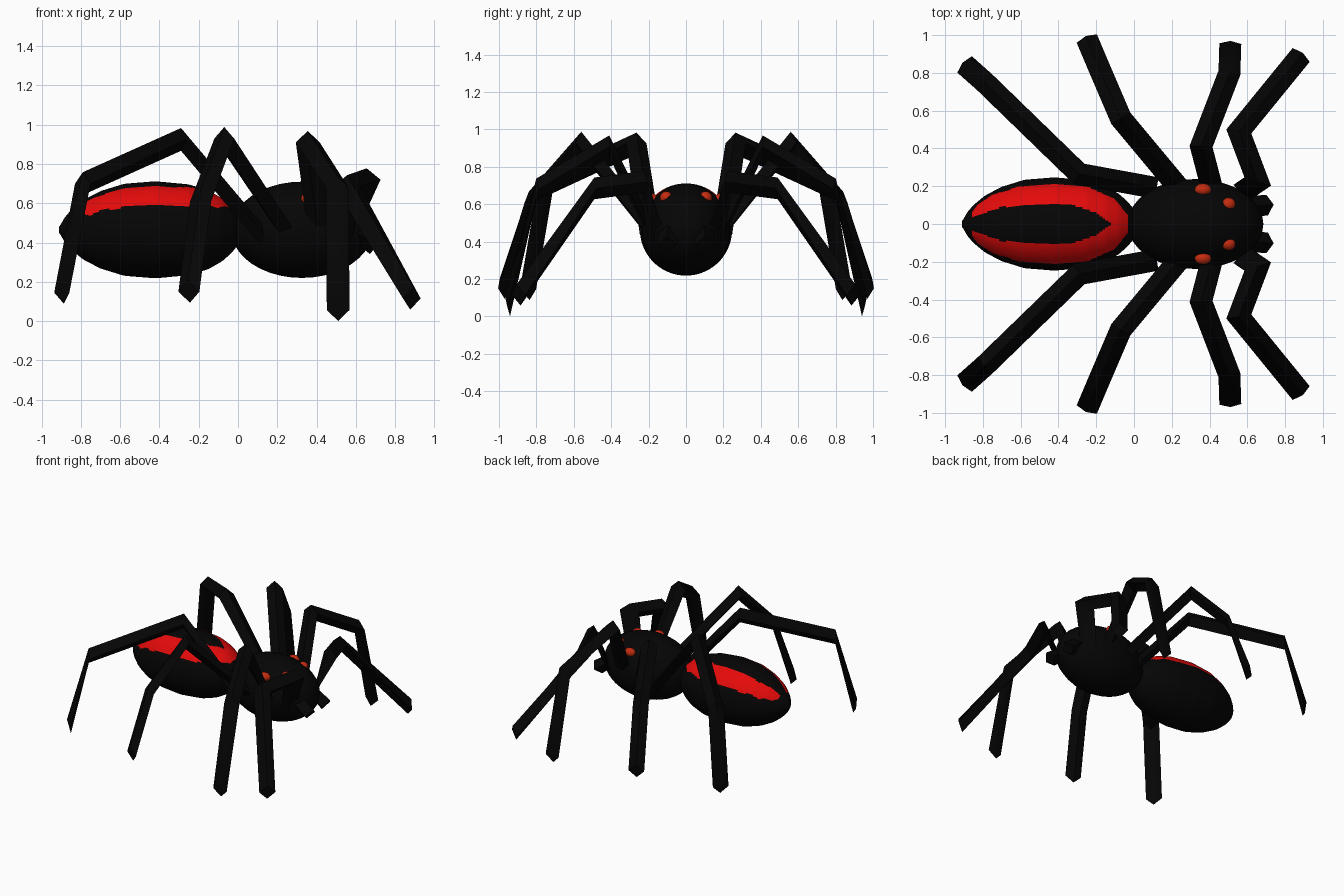
import bpy, bmesh, math
from mathutils import Vector

if "Cube" in bpy.data.objects:
    bpy.data.objects.remove(bpy.data.objects["Cube"])


def material(name, rgb):
    m = bpy.data.materials.new(name)
    m.diffuse_color = (*rgb, 1)
    m.use_nodes = True
    m.node_tree.nodes["Principled BSDF"].inputs["Base Color"].default_value = m.diffuse_color
    return m


BLACK = material("black", (0.0015, 0.0015, 0.0015))
RED = material("red", (0.78, 0.003, 0.003))
ORANGE = material("orange_red", (0.55, 0.025, 0.005))
MID_Z = 0.465


def finish(bm, name, mats, mirror=False, angle=40):
    bmesh.ops.recalc_face_normals(bm, faces=bm.faces)
    me = bpy.data.meshes.new(name)
    bm.to_mesh(me)
    bm.free()
    ob = bpy.data.objects.new(name, me)
    bpy.context.collection.objects.link(ob)
    for m in mats:
        me.materials.append(m)
    if mirror:
        mod = ob.modifiers.new("mirror", 'MIRROR')
        mod.use_axis = (False, True, False)
        mod.use_mirror_merge = False
    bpy.ops.object.select_all(action='DESELECT')
    ob.select_set(True)
    bpy.context.view_layer.objects.active = ob
    bpy.ops.object.shade_smooth_by_angle(angle=math.radians(angle))
    return ob


def interp(table, x):
    """Linear lookup in a list of (x, value) pairs."""
    if x <= table[0][0]:
        return table[0][1]
    for (x0, v0), (x1, v1) in zip(table, table[1:]):
        if x <= x1:
            return v0 + (v1 - v0) * (x - x0) / (x1 - x0)
    return table[-1][1]


def bridge(bm, a, b):
    n = len(a)
    for i in range(n):
        bm.faces.new((a[i], a[(i + 1) % n], b[(i + 1) % n], b[i]))


# Square tube on its edge, with nearly upright rings so steep parts get thin
def tube(name, pts, half_width, half_height, lean=0.25):
    pts = [Vector(p) for p in pts]
    flat = [Vector((b.x - a.x, b.y - a.y, 0)).normalized() for a, b in zip(pts, pts[1:])]
    bm = bmesh.new()
    rings = []
    for i, p in enumerate(pts):
        f0, f1 = flat[max(i - 1, 0)], flat[min(i, len(flat) - 1)]
        f = (f0 + f1).normalized()
        mitre = min(1.3, 1 / max(f.dot(f0), 0.1))
        side = Vector((-f.y, f.x, 0)) * half_width * mitre
        # knee rings stay upright, the tip leans outwards
        tilt = lean if i == len(pts) - 1 else 0
        up = (Vector((0, 0, 1)) + f * tilt).normalized() * half_height
        rings.append([bm.verts.new(p + v) for v in (side, up, -side, -up)])
    for a, b in zip(rings, rings[1:]):
        bridge(bm, a, b)
    bm.faces.new(rings[0])
    bm.faces.new(rings[-1])
    return finish(bm, name, [BLACK], mirror=True)


# Abdomen: revolved profile, pointed at the back, with a red horseshoe on top
profile = [(-0.91, 0.01), (-0.885, 0.06), (-0.85, 0.1), (-0.79, 0.15), (-0.7, 0.197),
           (-0.58, 0.234), (-0.42, 0.247), (-0.25, 0.231), (-0.15, 0.2),
           (-0.08, 0.16), (-0.03, 0.115), (0.02, 0.05)]
outer = [(-0.86, 0.06), (-0.83, 0.1), (-0.75, 0.155), (-0.6, 0.2), (-0.4, 0.21),
         (-0.25, 0.2), (-0.1, 0.13), (-0.035, 0.05), (-0.03, 0.0)]
inner = [(-0.86, 0.035), (-0.83, 0.045), (-0.7, 0.09), (-0.55, 0.1), (-0.32, 0.1),
         (-0.2, 0.06), (-0.12, 0.0), (0, -1)]
SEG, ROWS = 128, 124
bm = bmesh.new()
rings = []
for i in range(ROWS + 1):
    x = -0.91 + 0.93 * i / ROWS
    r = (interp(profile, x - 0.01) + interp(profile, x) + interp(profile, x + 0.01)) / 3
    rings.append([bm.verts.new((x, r * math.sin(2 * math.pi * k / SEG),
                                MID_Z + r * math.cos(2 * math.pi * k / SEG)))
                  for k in range(SEG)])
for a, b in zip(rings, rings[1:]):
    bridge(bm, a, b)
bm.faces.new(rings[0])
bm.faces.new(rings[-1])
for f in bm.faces:
    c = f.calc_center_median()
    if c.z > MID_Z and -0.86 < c.x < -0.03 and \
            interp(inner, c.x) < abs(c.y) < interp(outer, c.x):
        f.material_index = 1
finish(bm, "abdomen", [BLACK, RED])


def ellipsoid(name, centre, radii, mat, u, v, mirror=False):
    bm = bmesh.new()
    bmesh.ops.create_uvsphere(bm, u_segments=u, v_segments=v, radius=1)
    for vert in bm.verts:
        vert.co = Vector(centre) + Vector([c * r for c, r in zip(vert.co, radii)])
    return finish(bm, name, [mat], mirror)


# Head and thorax in one rounded body
ellipsoid("thorax", (0.325, 0, MID_Z), (0.36, 0.238, 0.245), BLACK, 32, 20)

# Two pairs of eyes
ellipsoid("rear_eyes", (0.365, 0.182, 0.625), (0.045, 0.033, 0.033), ORANGE, 12, 8, True)
ellipsoid("front_eyes", (0.5, 0.105, 0.635), (0.038, 0.035, 0.034), ORANGE, 12, 8, True)

# Jaws
tube("jaws", [(0.53, 0.085, 0.51), (0.705, 0.1, 0.385)], 0.055, 0.055, lean=0.8)

# Legs: hip, knee, ankle, tip (mirrored across y)
legs = {
    "front_leg": [(0.56, 0.16, 0.43), (0.655, 0.225, 0.72), (0.555, 0.49, 0.685), (0.885, 0.895, 0.115)],
    "second_leg": [(0.41, 0.2, 0.48), (0.355, 0.41, 0.91), (0.505, 0.80, 0.68), (0.51, 0.955, 0.057)],
    "third_leg": [(0.23, 0.2, 0.48), (-0.07, 0.56, 0.93), (-0.19, 0.84, 0.61), (-0.25, 0.982, 0.15)],
    "rear_leg": [(0.12, 0.19, 0.44), (-0.29, 0.265, 0.925), (-0.79, 0.75, 0.70), (-0.897, 0.845, 0.145)],
}
for name, pts in legs.items():
    tube(name, pts, 0.058, 0.058)
